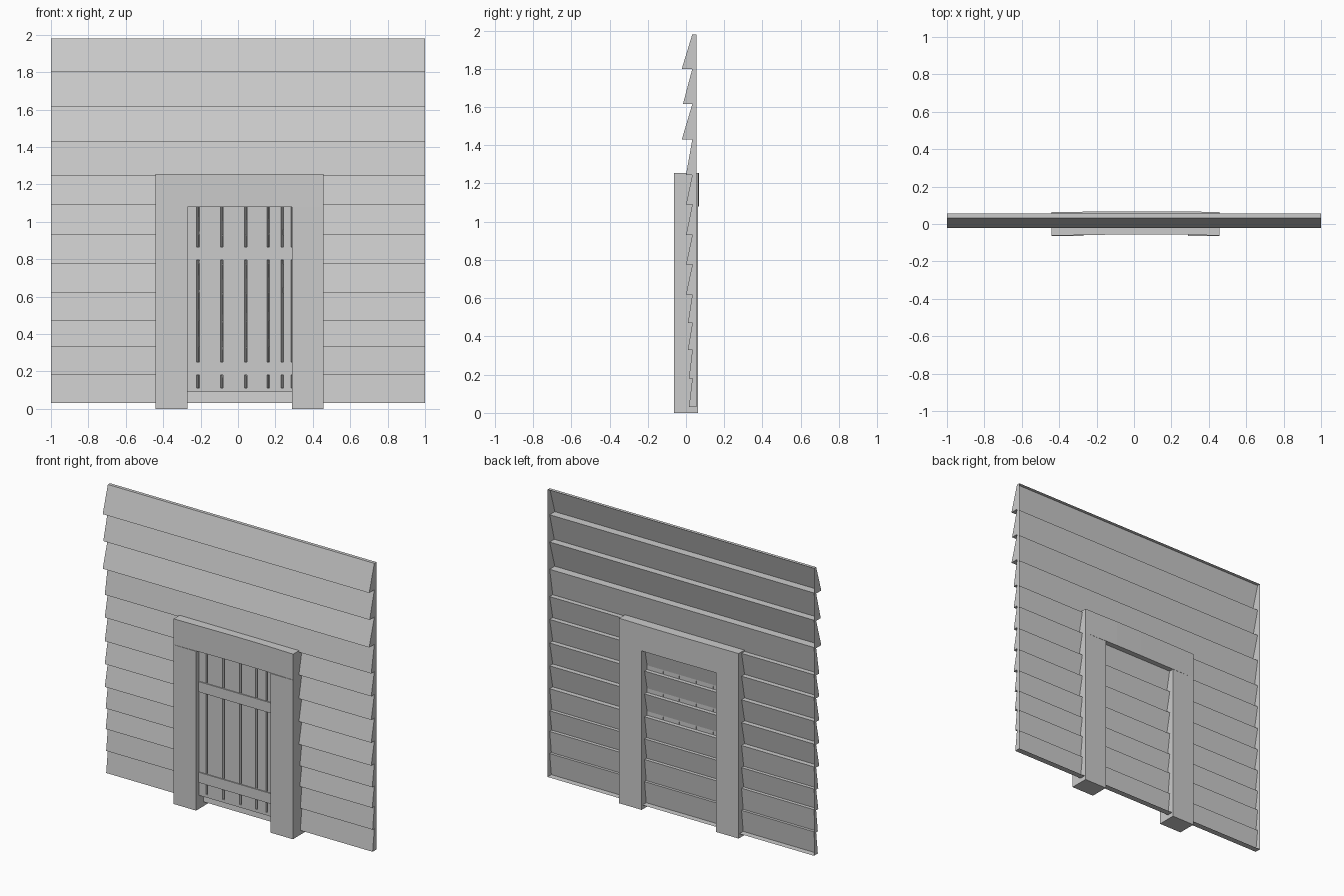
import bpy
import bmesh

cube = bpy.data.objects.get("Cube")
if cube:
    bpy.data.objects.remove(cube, do_unlink=True)

grey = bpy.data.materials.new("weathered grey")
grey.use_nodes = True
grey.diffuse_color = (0.6, 0.6, 0.6, 1)
grey.node_tree.nodes["Principled BSDF"].inputs["Base Color"].default_value = grey.diffuse_color


def finish(name, bm):
    mesh = bpy.data.meshes.new(name)
    bm.to_mesh(mesh)
    bm.free()
    mesh.materials.append(grey)
    obj = bpy.data.objects.new(name, mesh)
    bpy.context.collection.objects.link(obj)
    return obj


def prism(name, outline, low, high, axis):
    """Extrude a closed outline along x (outline in y,z) or z (outline in x,y)."""
    bm = bmesh.new()
    place = (lambda a, b, t: (t, a, b)) if axis == "x" else (lambda a, b, t: (a, b, t))
    ends = [[bm.verts.new(place(a, b, t)) for a, b in outline] for t in (low, high)]
    for end in ends:
        bm.faces.new(end)
    n = len(outline)
    for i in range(n):
        j = (i + 1) % n
        bm.faces.new((ends[0][i], ends[0][j], ends[1][j], ends[1][i]))
    bmesh.ops.recalc_face_normals(bm, faces=bm.faces)
    return finish(name, bm)


def box(name, x0, x1, y0, y1, z0, z1):
    return prism(name, [(x0, y0), (x1, y0), (x1, y1), (x0, y1)], z0, z1, "z")


# Overlapping siding, an open-backed shell with closed rims
VALLEY, BACK = 0.033, 0.056
heights = [0.03, 0.18, 0.33, 0.47, 0.62, 0.775, 0.93, 1.09, 1.245, 1.43, 1.615, 1.80, 1.98]
lips = [0.015, 0.015, 0.01, 0.01, 0, 0, 0, 0, 0, -0.022, -0.016, -0.022]
bm = bmesh.new()


def face(points):
    bm.faces.new([bm.verts.new(p) for p in points])


def strip(a, b):
    face([(-1, *a), (1, *a), (1, *b), (-1, *b)])


for i, lip in enumerate(lips):
    z0, z1 = heights[i], heights[i + 1]
    strip((lip, z0), (VALLEY, z1))
    if i:
        strip((VALLEY, z0), (lip, z0))
    side = [(lip, z0), (BACK, z0), (BACK, z1), (VALLEY, z1)]
    face([(1, *p) for p in side])
    face([(-1, *p) for p in reversed(side)])
strip((VALLEY, heights[-1]), (BACK, heights[-1]))
strip((BACK, heights[0]), (lips[0], heights[0]))
bmesh.ops.remove_doubles(bm, verts=bm.verts, dist=0.0001)
finish("siding", bm)

# Door frame, with a slightly bowed lintel
box("right_post", -0.44, -0.27, -0.064, 0.064, 0, 1.08)
box("left_post", 0.288, 0.457, -0.064, 0.064, 0, 1.08)
prism("lintel", [(-0.44, -0.062), (0.0, -0.055), (0.2, -0.055), (0.457, -0.062),
                 (0.457, 0.064), (0.2, 0.068), (0.0, 0.068), (-0.44, 0.064)], 1.08, 1.255, "z")

# Door planks, each with one slanted edge
edges = [-0.27, -0.207, -0.08, 0.048, 0.168, 0.244, 0.298]
for i in range(6):
    a, b = edges[i], edges[i + 1] - 0.01
    prism(f"door_plank_{i + 1}", [(a, -0.03), (b - 0.004, -0.03), (b + 0.008, 0.006), (a, 0.006)],
          0.11, 1.08, "z")
box("door_foot", -0.27, 0.288, -0.03, 0.006, 0.09, 0.11)

# Door crossbars
for name, z0, z1 in (("upper_crossbar", 0.795, 0.865), ("lower_crossbar", 0.18, 0.25)):
    box(name, -0.27, 0.288, -0.037, -0.02, z0, z1)
